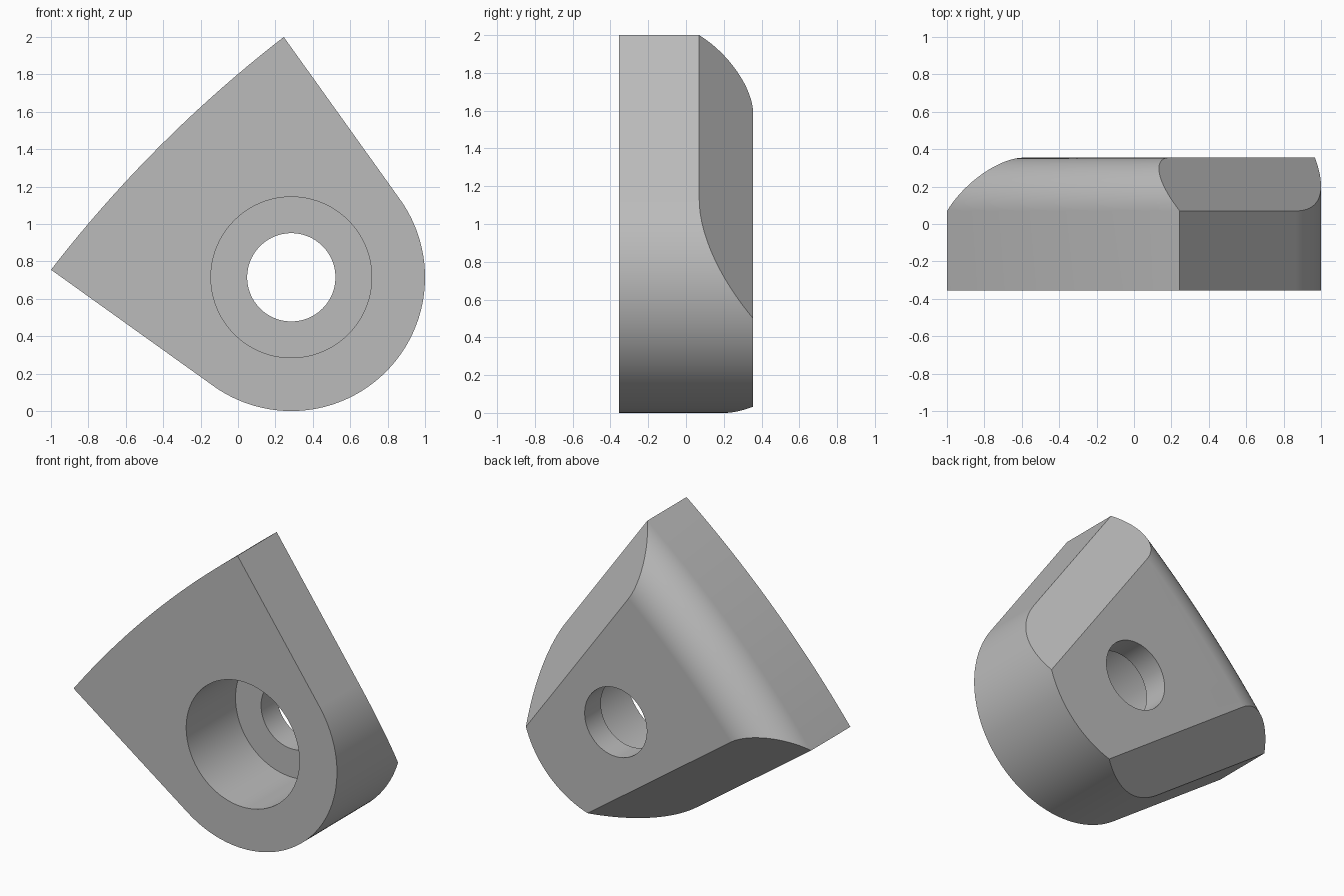
import bpy, bmesh
from math import sin, cos, pi, radians, sqrt
from mathutils import Vector

if "Cube" in bpy.data.objects:
    bpy.data.objects.remove(bpy.data.objects["Cube"])

HUB = Vector((0.285, 0, 0.715))     # hole axis
RADIUS = 0.715                      # rounded lower end
HALF = 0.355                        # half thickness
CUT = 0.285                         # chamfer and fillet size
FLARE = radians(9.4)                # each straight side opens by this
ARC_R, ARC_C = 6.94, -5.947         # shallow outer arc, along the part's axis
TILT = radians(135)


def to_world(u, v, y):
    """Part axis u and cross direction v to model space."""
    return Vector((cos(TILT) * u - sin(TILT) * v, y,
                   sin(TILT) * u + cos(TILT) * v)) + HUB * 1.0


def side_normal(side):
    a = pi / 2 + FLARE
    return Vector((cos(a), side * sin(a)))


def corner(side, arc_r):
    """Where a straight side meets the outer arc."""
    d = Vector((cos(FLARE), side * sin(FLARE)))
    p = side_normal(side) * RADIUS
    q = p - Vector((ARC_C, 0))
    return p + d * (-q.dot(d) + sqrt(q.dot(d) ** 2 - q.dot(q) + arc_r ** 2))


def outline(inset, steps=24, round_steps=72):
    arc_r = ARC_R - inset
    top = corner(1, arc_r)
    half = Vector((top.x - ARC_C, top.y))
    span = Vector((1, 0)).angle(half)
    pts = []
    for i in range(steps + 1):
        a = span * (2 * i / steps - 1)
        pts.append((ARC_C + arc_r * cos(a), arc_r * sin(a)))
    start = pi / 2 + FLARE
    for i in range(round_steps + 1):
        a = start + (2 * pi - 2 * start) * i / round_steps
        pts.append((RADIUS * cos(a), RADIUS * sin(a)))
    return pts


# Body: stacked outlines, the rear ones rounding over the outer arc
layers = [(-HALF, 0)]
for k in range(17):
    a = pi / 2 * k / 16
    layers.append((HALF - CUT + CUT * sin(a), CUT * (1 - cos(a))))

bm = bmesh.new()
rings = [[bm.verts.new(to_world(u, v, y)) for u, v in outline(inset)]
         for y, inset in layers]
for low, high in zip(rings, rings[1:]):
    for i in range(len(low)):
        j = (i + 1) % len(low)
        bm.faces.new((low[i], low[j], high[j], high[i]))
bm.faces.new(rings[0])
bm.faces.new(rings[-1])
bmesh.ops.recalc_face_normals(bm, faces=bm.faces)

# Flat chamfers along both straight sides at the rear
for side in (-1, 1):
    n = side_normal(side)
    point = to_world(*(n * RADIUS), HALF - CUT)
    normal = to_world(n.x, n.y, 1) - HUB
    bmesh.ops.bisect_plane(bm, geom=bm.verts[:] + bm.edges[:] + bm.faces[:],
                           dist=1e-5, plane_co=point, plane_no=normal,
                           clear_outer=True)
    rim = [e for e in bm.edges if e.is_boundary]
    bmesh.ops.holes_fill(bm, edges=rim, sides=0)
bmesh.ops.recalc_face_normals(bm, faces=bm.faces)

mesh = bpy.data.meshes.new("bracket_body")
bm.to_mesh(mesh)
bm.free()
body = bpy.data.objects.new("bracket_body", mesh)
bpy.context.collection.objects.link(body)

grey = bpy.data.materials.new("plain_grey")
grey.use_nodes = True
grey.diffuse_color = (0.5, 0.5, 0.5, 1)
grey.node_tree.nodes["Principled BSDF"].inputs["Base Color"].default_value = (0.5, 0.5, 0.5, 1)
mesh.materials.append(grey)


def drill(name, radius, y0, y1):
    """Cut a round hole along y."""
    bpy.ops.mesh.primitive_cylinder_add(
        vertices=96, radius=radius, depth=y1 - y0,
        location=(HUB.x, (y0 + y1) / 2, HUB.z), rotation=(pi / 2, 0, 0))
    cutter = bpy.context.object
    cutter.name = name
    cutter.hide_render = True
    cutter.data.materials.append(grey)
    mod = body.modifiers.new(name, "BOOLEAN")
    mod.operation = "DIFFERENCE"
    mod.solver = "EXACT"
    mod.object = cutter
    bpy.ops.object.select_all(action="DESELECT")
    body.select_set(True)
    bpy.context.view_layer.objects.active = body
    bpy.ops.object.modifier_apply(modifier=name)
    bpy.data.objects.remove(cutter)


# Wide recess from the front, narrow hole right through
drill("recess_cutter", 0.43, -0.6, 0.18)
drill("hole_cutter", 0.236, -0.5, 0.6)

bpy.ops.object.shade_smooth_by_angle(angle=radians(20))
weighted = body.modifiers.new("even_shading", "WEIGHTED_NORMAL")
weighted.keep_sharp = True
